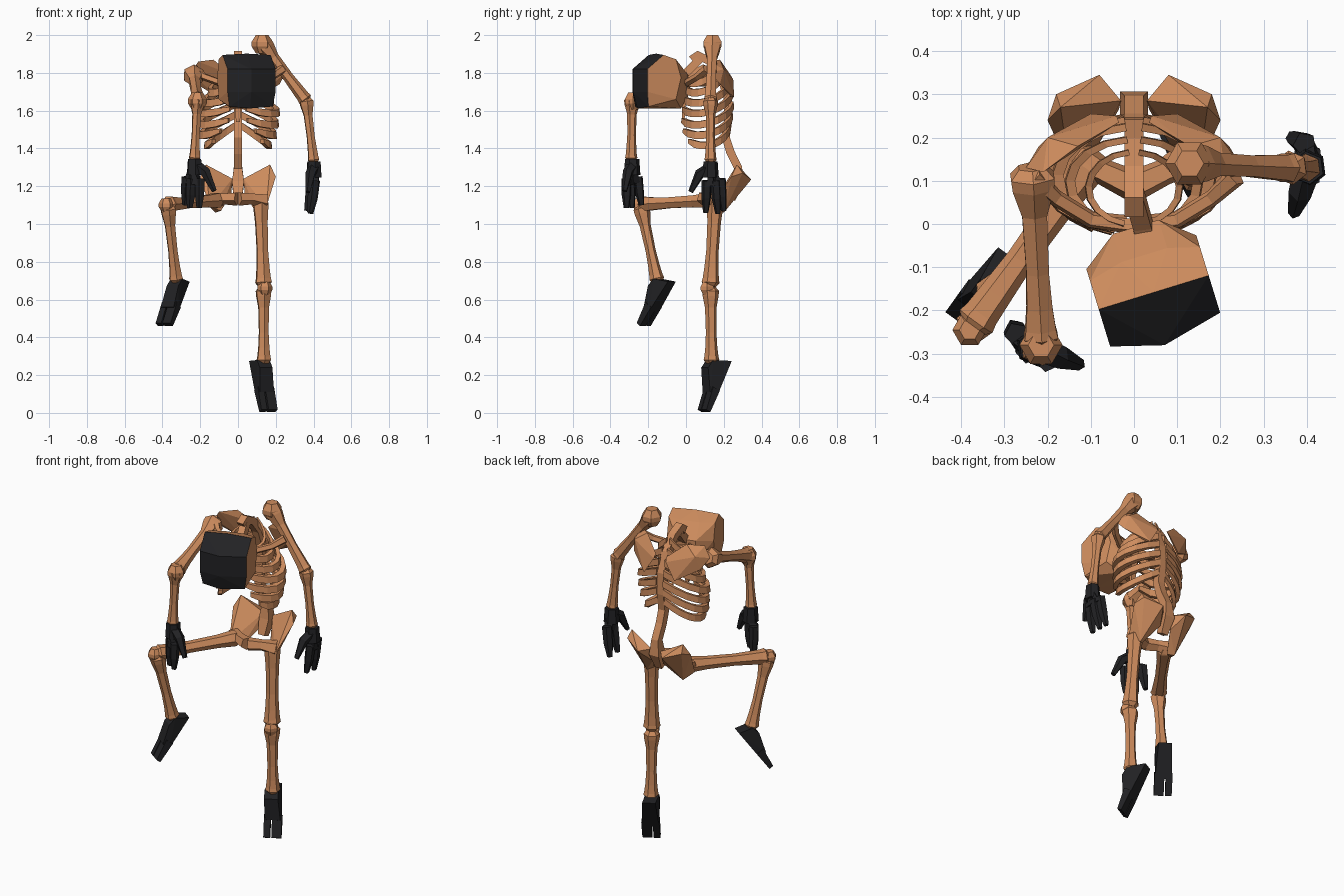
import bpy, bmesh, math
from mathutils import Vector as V

if "Cube" in bpy.data.objects:
    bpy.data.objects.remove(bpy.data.objects["Cube"])


def material(name, col):
    m = bpy.data.materials.new(name)
    m.diffuse_color = (*col, 1)
    m.use_nodes = True
    m.node_tree.nodes["Principled BSDF"].inputs["Base Color"].default_value = m.diffuse_color
    return m


BONE = material("tan_bone", (0.62, 0.265, 0.112))
DARK = material("black", (0.016, 0.016, 0.018))


def finish(name, bm, *mats):
    bmesh.ops.recalc_face_normals(bm, faces=bm.faces[:])
    me = bpy.data.meshes.new(name)
    bm.to_mesh(me)
    bm.free()
    for m in mats:
        me.materials.append(m)
    ob = bpy.data.objects.new(name, me)
    bpy.context.collection.objects.link(ob)
    return ob


def skin(bm, rings):
    """Bridge equal-length closed rings and cap both ends."""
    rows = [[bm.verts.new(p) for p in r] for r in rings]
    n = len(rows[0])
    for a, b in zip(rows, rows[1:]):
        for i in range(n):
            j = (i + 1) % n
            bm.faces.new((a[i], a[j], b[j], b[i]))
    bm.faces.new(rows[0])
    bm.faces.new(rows[-1])


def tube(name, path, radii, mat=BONE, sides=6, ref=(1, 0.13, 0), flat=1.0):
    """Faceted tube along a path; flat squashes it across the ref axis."""
    path = [V(p) for p in path]
    rings = []
    for k, p in enumerate(path):
        t = (path[min(k + 1, len(path) - 1)] - path[max(k - 1, 0)]).normalized()
        u = (V(ref) - t * V(ref).dot(t)).normalized()
        w = t.cross(u)
        rings.append([p + radii[k] * (u * math.cos(a) + w * flat * math.sin(a))
                      for a in [2 * math.pi * (i + 0.5) / sides for i in range(sides)]])
    bm = bmesh.new()
    skin(bm, rings)
    return finish(name, bm, mat)


def bone(name, a, b, r0, mid, r1, ref=(1, 0.13, 0)):
    """Long bone with flared knobs at both ends."""
    a, b = V(a), V(b)
    ts = (-0.06, 0.0, 0.07, 0.24, 0.6, 0.82, 0.95, 1.0, 1.05)
    rs = (r0 * .6, r0, r0 * .95, mid * 1.1, mid, mid * 1.15, r1 * .9, r1, r1 * .6)
    return tube(name, [a.lerp(b, t) for t in ts], rs, ref=ref)


def hull_mesh(pts):
    bm = bmesh.new()
    for p in pts:
        bm.verts.new(p)
    r = bmesh.ops.convex_hull(bm, input=bm.verts[:])
    bmesh.ops.delete(bm, geom=list({g for g in r["geom_interior"] + r["geom_unused"]
                                    if isinstance(g, bmesh.types.BMVert)}), context='VERTS')
    bmesh.ops.dissolve_limit(bm, angle_limit=0.03, verts=bm.verts[:], edges=bm.edges[:])
    return bm


def hull(name, pts, mat=BONE):
    return finish(name, hull_mesh(pts), mat)


def knob(name, c, r, squash=.9):
    """Low-poly ball for a joint."""
    hull(name, [V(c) + V((r * k * math.cos(a), r * k * math.sin(a), z * r * squash))
                for a in [i * math.pi / 3 for i in range(6)]
                for k, z in ((.6, -1), (1, -.25), (1, .25), (.6, 1))])


# Head: bevelled block turned toward +x; every forward-facing facet is dark
right, fwd, centre = V((.956, .294, 0)), V((.294, -.956, 0)), V((.04, -.14, 0))
profile = [(.109, 1.82), (.109, 1.70), (.098, 1.622), (.019, 1.895), (-.05, 1.872),
           (-.078, 1.775), (-.05, 1.66)]
pts = [(s * .133 * (.9 if z < 1.65 else 1), f, z) for f, z in profile for s in (-1, 1)]
pts += [(-.012, .143, 1.82), (-.012, .143, 1.70), (-.012, .118, 1.612), (0, .019, 1.902)]
pts += [(u, f, z) for u in (-.05, .06) for f, z in ((-.138, 1.79), (-.138, 1.67), (-.07, 1.872), (-.10, 1.612))]
bm = hull_mesh([centre + right * u + fwd * f + V((0, 0, z)) for u, f, z in pts])
bmesh.ops.recalc_face_normals(bm, faces=bm.faces[:])
for f in bm.faces:
    f.normal_update()
    f.material_index = int(f.normal.dot(fwd) > 0.3)
finish("head", bm, BONE, DARK)

# Spine, sacrum and breastbone
spine = [(.03, 1.87), (.06, 1.895), (.12, 1.865), (.18, 1.79), (.22, 1.68), (.225, 1.56),
         (.21, 1.46), (.235, 1.38), (.275, 1.30), (.275, 1.22), (.24, 1.13)]
tube("spine", [(0, y, z) for y, z in spine], [.031] * 9 + [.045, .03], sides=4, ref=(1, 0, 0))
tube("neck", [(0, .07, 1.87), (.02, .0, 1.80), (.03, -.05, 1.76)], [.03] * 3, sides=4, ref=(1, 0, 0))
tube("breastbone", [(0, .0, 1.76), (0, -.01, 1.66), (0, -.015, 1.54)], [.03, .027, .015],
     sides=4, ref=(1, 0, 0), flat=.6)

# Ribs: z at the back, back y, half width, front end angle
RIBS = [(1.85, .17, .11, -78), (1.80, .20, .155, -78), (1.745, .23, .185, -78),
        (1.69, .245, .215, -78), (1.63, .25, .21, -76), (1.575, .245, .2, -62), (1.52, .235, .175, -40)]
for n, (z0, back, rx, end) in enumerate(RIBS):
    front = -.005 - .005 * n
    cy, ry = (back + front) / 2, (back - front) / 2
    for side, s in (("left", -1), ("right", 1)):
        rings = []
        for k in range(9):
            t = k / 8
            a = math.radians(84 + (end - 84) * t)
            z = z0 - .105 * math.sin(t * math.pi * .72)
            h = .02 if k < 8 else .012
            rings.append([(s * q * rx * math.cos(a), cy + q * ry * math.sin(a), z + dz)
                          for q, dz in ((.88, h), (1.02, h * .9), (1.04, -h), (.9, -h))])
        bm = bmesh.new()
        skin(bm, rings)
        finish(f"rib_{side}_{n + 1}", bm, BONE)

# Shoulder blades, collar bones and hip bones
blade = [(.035, .235, 1.79), (.04, .25, 1.765), (.10, .255, 1.67), (.11, .235, 1.675), (.22, .18, 1.74),
         (.25, .13, 1.80), (.21, .12, 1.86), (.13, .18, 1.87), (.20, .20, 1.82)]
wing = [(.03, .285, 1.24), (.035, .265, 1.16), (.08, .345, 1.235), (.17, .27, 1.315), (.18, .30, 1.27),
        (.20, .24, 1.25), (.16, .17, 1.15), (.15, .13, 1.09), (.09, .17, 1.07), (.12, .20, 1.06)]
for side, s in (("left", -1), ("right", 1)):
    flip = lambda pts: [(s * x, y, z) for x, y, z in pts]
    hull(f"shoulder_blade_{side}", flip(blade))
    tube(f"collar_bone_{side}", flip([(.02, .0, 1.74), (.10, .01, 1.75), (.18, .06, 1.78), (.235, .11, 1.82)]),
         [.022, .02, .02, .025], sides=5, ref=(0, 0, 1))
    hull(f"hip_bone_{side}", flip(wing))
    tube(f"pubic_bone_{side}", flip([(.14, .16, 1.12), (.07, .12, 1.135), (.005, .09, 1.135)]),
         [.045, .032, .038], sides=5, ref=(0, 0, 1))

# Arms
bone("upper_arm_left", (-.235, .11, 1.79), (-.215, -.26, 1.66), .058, .03, .045)
bone("forearm_left", (-.215, -.285, 1.655), (-.23, -.29, 1.35), .043, .023, .033)
bone("upper_arm_right", (.135, .14, 1.95), (.355, .13, 1.66), .05, .028, .038, (0, 1, 0))
bone("forearm_right", (.362, .13, 1.65), (.4, .13, 1.34), .04, .023, .033)
knob("elbow_left", (-.215, -.28, 1.65), .05)
knob("shoulder_ball_right", (.128, .14, 1.952), .056, .86)


def hand(side, wrist, knuckles, tips, thumb):
    """Curved palm with tapered fingers and a thumb."""
    w = V(wrist)
    ks = [V(k) for k in knuckles]
    for i in range(len(ks) - 1):
        out = (ks[i + 1] - ks[i]).cross(V((0, 0, 1))).normalized() * .022
        hull(f"palm_{side}_{i + 1}", [p + o for p in (w + V((0, 0, .005)), w.lerp(ks[i], .45), ks[i], ks[i + 1],
                                                     w.lerp(ks[i + 1], .45)) for o in (out, -out)], DARK)
    for i, (k, t) in enumerate(zip(ks, tips)):
        k, t = V(k), V(t)
        tube(f"finger_{side}_{i + 1}", [k + V((0, 0, .03)), k.lerp(t, .45), t], [.028, .026, .015], DARK, 5)
    th = V(thumb)
    tube(f"thumb_{side}", [w - V((0, 0, .02)), w.lerp(th, .55) + V((0, 0, .03)), th],
         [.034, .028, .014], DARK, 5)
    tube(f"wrist_{side}", [w + V((0, 0, .015)), w - V((0, 0, .07))], [.038, .044], DARK, 6)


hand("left", (-.23, -.285, 1.33), [(-.272, -.255, 1.22), (-.245, -.295, 1.21), (-.2, -.315, 1.21)],
     [(-.28, -.235, 1.10), (-.255, -.285, 1.085), (-.205, -.315, 1.085)], (-.125, -.325, 1.175))
hand("right", (.402, .13, 1.315), [(.395, .185, 1.21), (.41, .155, 1.20), (.405, .11, 1.20)],
     [(.365, .2, 1.07), (.385, .17, 1.055), (.38, .105, 1.06)], (.37, .025, 1.17))

# Legs
bone("thigh_left", (-.11, .13, 1.125), (-.365, -.225, 1.105), .045, .033, .046, (0, 0, 1))
bone("shin_left", (-.37, -.235, 1.08), (-.328, -.155, .71), .044, .027, .04)
bone("thigh_right", (.12, .155, 1.11), (.135, .13, .69), .045, .033, .048)
bone("shin_right", (.135, .13, .645), (.137, .135, .28), .045, .028, .042)
knob("kneecap_left", (-.38, -.245, 1.10), .04)
knob("kneecap_right", (.142, .112, .66), .04)


def foot(side, ankle, heel, toe, across):
    """Wedge foot with a heel block and two split toes."""
    a, h, t, x = V(ankle), V(heel), V(toe), V(across).normalized()
    d = (t - h).normalized()
    up = x.cross(d).normalized()
    if up.dot(a - h) < 0:
        up = -up
    mid = h.lerp(t, .68)
    hull(f"foot_{side}", [a + x * .038, a - x * .038, a + d * .05 + up * .008 + x * .038,
                          a + d * .05 + up * .008 - x * .038, h + x * .036, h - x * .036,
                          mid + x * .047, mid - x * .047, mid + up * .045 + x * .042,
                          mid + up * .045 - x * .042], DARK)
    for n, lo, hi in (("big_toe", -.048, -.012), ("small_toes", -.004, .05)):
        hull(f"{n}_{side}", [p + x * e + up * k for p, k2 in ((mid - d * .03, .045), (t, .026))
                             for e in (lo, hi) for k in (0, k2)], DARK)


foot("left", (-.325, -.15, .71), (-.285, -.075, .695), (-.385, -.215, .46), (.8, -.58, 0))
foot("right", (.135, .125, .28), (.09, .225, .275), (.155, .105, .005), (.87, .48, 0))
